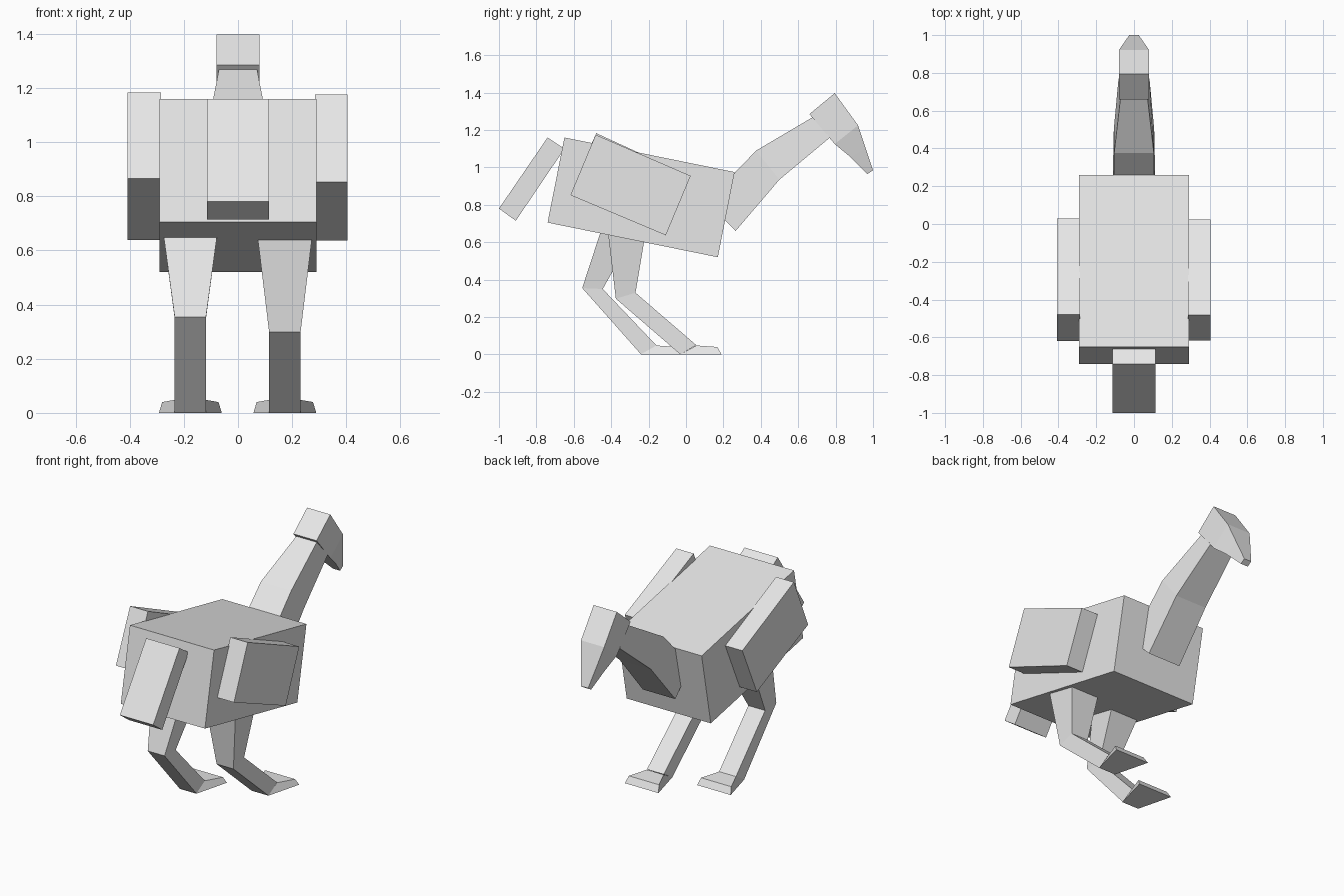
import bpy
import bmesh

cube = bpy.data.objects.get("Cube")
if cube:
    bpy.data.objects.remove(cube, do_unlink=True)

grey = bpy.data.materials.new("light grey")
grey.use_nodes = True
grey.diffuse_color = (0.8, 0.8, 0.8, 1)
grey.node_tree.nodes["Principled BSDF"].inputs["Base Color"].default_value = (0.8, 0.8, 0.8, 1)


def finish(name, bm):
    bmesh.ops.recalc_face_normals(bm, faces=bm.faces)
    mesh = bpy.data.meshes.new(name)
    bm.to_mesh(mesh)
    bm.free()
    mesh.materials.append(grey)
    obj = bpy.data.objects.new(name, mesh)
    bpy.context.collection.objects.link(obj)
    return obj


def slab(name, outline, x0, x1):
    """Side outline of (y, z) points, extruded from x0 to x1."""
    bm = bmesh.new()
    face = bm.faces.new([bm.verts.new((x0, y, z)) for y, z in outline])
    out = bmesh.ops.extrude_face_region(bm, geom=[face])
    for v in out["geom"]:
        if isinstance(v, bmesh.types.BMVert):
            v.co.x = x1
    return finish(name, bm)


def loft(name, sections, cx=0, dy=0):
    """Four-sided tube through (point a, point b, half width a, half width b)."""
    bm = bmesh.new()
    rings = []
    for a, b, wa, wb in sections:
        corners = [(-wa, a), (wa, a), (wb, b), (-wb, b)]
        rings.append([bm.verts.new((cx + w, y + dy, z)) for w, (y, z) in corners])
    for r, s in zip(rings, rings[1:]):
        for i in range(4):
            j = (i + 1) % 4
            bm.faces.new((r[i], r[j], s[j], s[i]))
    bm.faces.new(rings[0])
    bm.faces.new(rings[-1])
    return finish(name, bm)


# Body and tail
slab("body", [(-0.65, 1.16), (0.26, 0.975), (0.17, 0.52), (-0.74, 0.705)], -0.29, 0.29)
slab("tail", [(-0.74, 1.16), (-1.0, 0.78), (-0.91, 0.715), (-0.65, 1.1)], -0.115, 0.115)

# Folded wings, the right one tilted a little more
slab("left_wing", [(-0.483, 1.175), (0.025, 0.955), (-0.108, 0.637), (-0.618, 0.852)], 0.285, 0.405)
slab("right_wing", [(-0.48, 1.183), (0.028, 0.95), (-0.115, 0.638), (-0.62, 0.865)], -0.408, -0.285)

# Neck, upper edge then lower edge
loft("neck", [
    ((0.11, 0.815), (0.265, 0.66), 0.11, 0.112),
    ((0.375, 1.09), (0.5, 0.935), 0.105, 0.107),
    ((0.68, 1.27), (0.77, 1.16), 0.07, 0.082),
])

# Head and tapering beak
slab("head", [(0.66, 1.285), (0.795, 1.397), (0.92, 1.225), (0.795, 1.125)], -0.08, 0.08)
loft("beak", [
    ((0.92, 1.225), (0.795, 1.125), 0.08, 0.08),
    ((0.96, 1.105), (0.88, 1.055), 0.053, 0.055),
    ((1.0, 0.985), (0.97, 0.965), 0.025, 0.025),
])

# Legs, rear edge then front edge, from hip through knee to ankle
HALF = 0.058
loft("left_leg", [
    ((-0.423, 0.7), (-0.208, 0.7), 0.107, 0.107),
    ((-0.375, 0.298), (-0.27, 0.33), HALF, HALF),
    ((-0.03, 0), (0.055, 0.05), HALF, HALF),
], cx=0.173)
loft("right_leg", [
    ((-0.442, 0.7), (-0.25, 0.7), 0.105, 0.105),
    ((-0.555, 0.355), (-0.445, 0.35), HALF, HALF),
    ((-0.24, 0), (-0.155, 0.045), HALF, HALF),
], cx=-0.176)

# Flared feet, sole edge then upper edge
for name, cx, dy in (("left_foot", 0.173, 0), ("right_foot", -0.176, -0.213)):
    loft(name, [
        ((-0.03, 0), (0.055, 0.048), HALF, HALF),
        ((0.19, 0), (0.167, 0.04), 0.116, 0.104),
    ], cx=cx, dy=dy)
